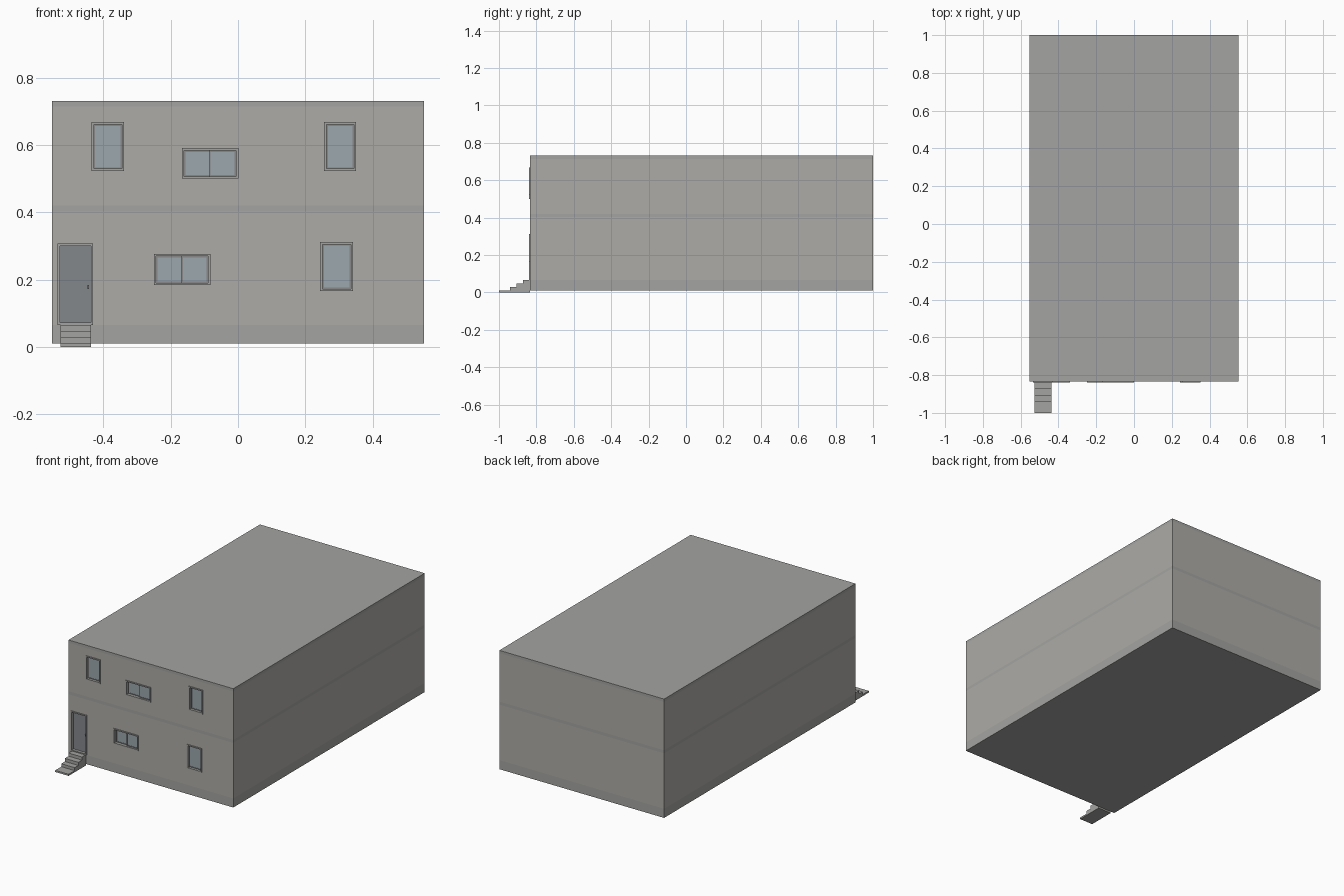
import bpy, bmesh

if "Cube" in bpy.data.objects:
    bpy.data.objects.remove(bpy.data.objects["Cube"])

W, YF, YB, Z0, Z1 = 0.553, -0.835, 1.0, 0.01, 0.731


def material(name, r, g, b):
    m = bpy.data.materials.new(name)
    m.diffuse_color = (r, g, b, 1)
    m.use_nodes = True
    m.node_tree.nodes["Principled BSDF"].inputs["Base Color"].default_value = m.diffuse_color
    return m


WALL = material("wall_grey", 0.42, 0.41, 0.385)
BAND = material("band_grey", 0.37, 0.37, 0.36)
FRAME = material("frame_grey", 0.25, 0.25, 0.25)
GLASS = material("glass_blue", 0.33, 0.385, 0.42)
DOOR = material("door_grey", 0.23, 0.245, 0.26)


def finish(name, bm, *mats):
    bmesh.ops.recalc_face_normals(bm, faces=bm.faces[:])
    me = bpy.data.meshes.new(name)
    bm.to_mesh(me)
    bm.free()
    for m in mats:
        me.materials.append(m)
    ob = bpy.data.objects.new(name, me)
    bpy.context.scene.collection.objects.link(ob)
    return ob


def box(name, x0, x1, y0, y1, z0, z1, mat):
    bm = bmesh.new()
    bmesh.ops.create_cube(bm, size=1)
    for v in bm.verts:
        v.co = (x1 if v.co.x > 0 else x0, y1 if v.co.y > 0 else y0, z1 if v.co.z > 0 else z0)
    return finish(name, bm, mat)


def ring(name, x0, x1, z0, z1, t, y0, y1, mat):
    """Mitred rectangular frame of bar width t."""
    bm = bmesh.new()
    loops = []
    for d, y in ((0, y0), (t, y0), (t, y1), (0, y1)):
        loops.append([bm.verts.new(p) for p in (
            (x0 + d, y, z0 + d), (x1 - d, y, z0 + d), (x1 - d, y, z1 - d), (x0 + d, y, z1 - d))])
    for i in range(4):
        a, b = loops[i], loops[(i + 1) % 4]
        for j in range(4):
            k = (j + 1) % 4
            bm.faces.new((a[j], a[k], b[k], b[j]))
    return finish(name, bm, mat)


# house shell, with plinth, floor and roof bands flush in the walls
bm = bmesh.new()
bmesh.ops.create_cube(bm, size=1)
for v in bm.verts:
    v.co = (W if v.co.x > 0 else -W, YB if v.co.y > 0 else YF, Z1 if v.co.z > 0 else Z0)
for z in (0.065, 0.402, 0.42, 0.714):
    bmesh.ops.bisect_plane(bm, geom=bm.verts[:] + bm.edges[:] + bm.faces[:],
                           plane_co=(0, 0, z), plane_no=(0, 0, 1))
for f in bm.faces:
    z = f.calc_center_median().z
    f.material_index = 0 if 0.07 < z < 0.40 or 0.425 < z < 0.71 else 1
house = finish("house_shell", bm, WALL, BAND)

# openings: name, x0, x1, z0, z1, kind
OPENINGS = [
    ("upper_left_window", -0.435, -0.338, 0.523, 0.668, "single"),
    ("upper_right_window", 0.256, 0.351, 0.523, 0.668, "single"),
    ("lower_right_window", 0.244, 0.342, 0.166, 0.312, "single"),
    ("upper_sliding_window", -0.167, 0.001, 0.500, 0.591, "double"),
    ("lower_sliding_window", -0.250, -0.082, 0.184, 0.277, "double"),
    ("front_door", -0.536, -0.430, 0.0655, 0.307, "door"),
]
T, DEPTH = 0.007, 0.022


def sash(name, x0, x1, z0, z1, y):
    ring(name + "_sash", x0, x1, z0, z1, 0.004, y, y + 0.006, FRAME)
    box(name + "_glass", x0 + 0.003, x1 - 0.003, y + 0.002, y + 0.004, z0 + 0.003, z1 - 0.003, GLASS)


for name, x0, x1, z0, z1, kind in OPENINGS:
    # recess in the front wall
    e = 0.001
    cutter = box(name + "_cutter", x0 + e, x1 - e, YF - 0.05, YF + DEPTH, z0 + e, z1 - e, WALL)
    cutter.hide_render = True
    mod = house.modifiers.new(name, "BOOLEAN")
    mod.operation, mod.solver, mod.object = "DIFFERENCE", "EXACT", cutter
    bpy.context.view_layer.objects.active = house
    bpy.ops.object.modifier_apply(modifier=name)
    bpy.data.objects.remove(cutter)

    # surround, standing slightly proud of the wall
    ring(name + "_frame", x0, x1, z0, z1, T, YF - 0.005, YF + DEPTH - 0.001, BAND)
    a, b, c, d = x0 + T, x1 - T, z0 + T, z1 - T
    if kind == "single":
        sash(name, a, b, c, d, YF + 0.010)
    elif kind == "double":
        m = (a + b) / 2
        sash(name + "_left", a, m + 0.002, c, d, YF + 0.013)
        sash(name + "_right", m - 0.002, b, c, d, YF + 0.006)
    else:
        box(name + "_leaf", a, b, YF + 0.012, YF + 0.020, c, d, DOOR)
        box(name + "_handle", b - 0.010, b - 0.005, YF + 0.005, YF + 0.013,
            c + 0.10, c + 0.112, FRAME)

# entrance steps, one stepped profile extruded across the width
ys = (-1.0, -0.942, -0.907, -0.872, YF)
hs = (0.010, 0.028, 0.047, 0.066)
profile = [(ys[0], 0)]
for i, h in enumerate(hs):
    profile += [(ys[i], h), (ys[i + 1], h)]
profile.append((YF, 0))
bm = bmesh.new()
face = bm.faces.new([bm.verts.new((-0.527, y, z)) for y, z in profile])
new = bmesh.ops.extrude_face_region(bm, geom=[face])["geom"]
bmesh.ops.translate(bm, verts=[g for g in new if isinstance(g, bmesh.types.BMVert)], vec=(0.09, 0, 0))
finish("entrance_steps", bm, BAND)
